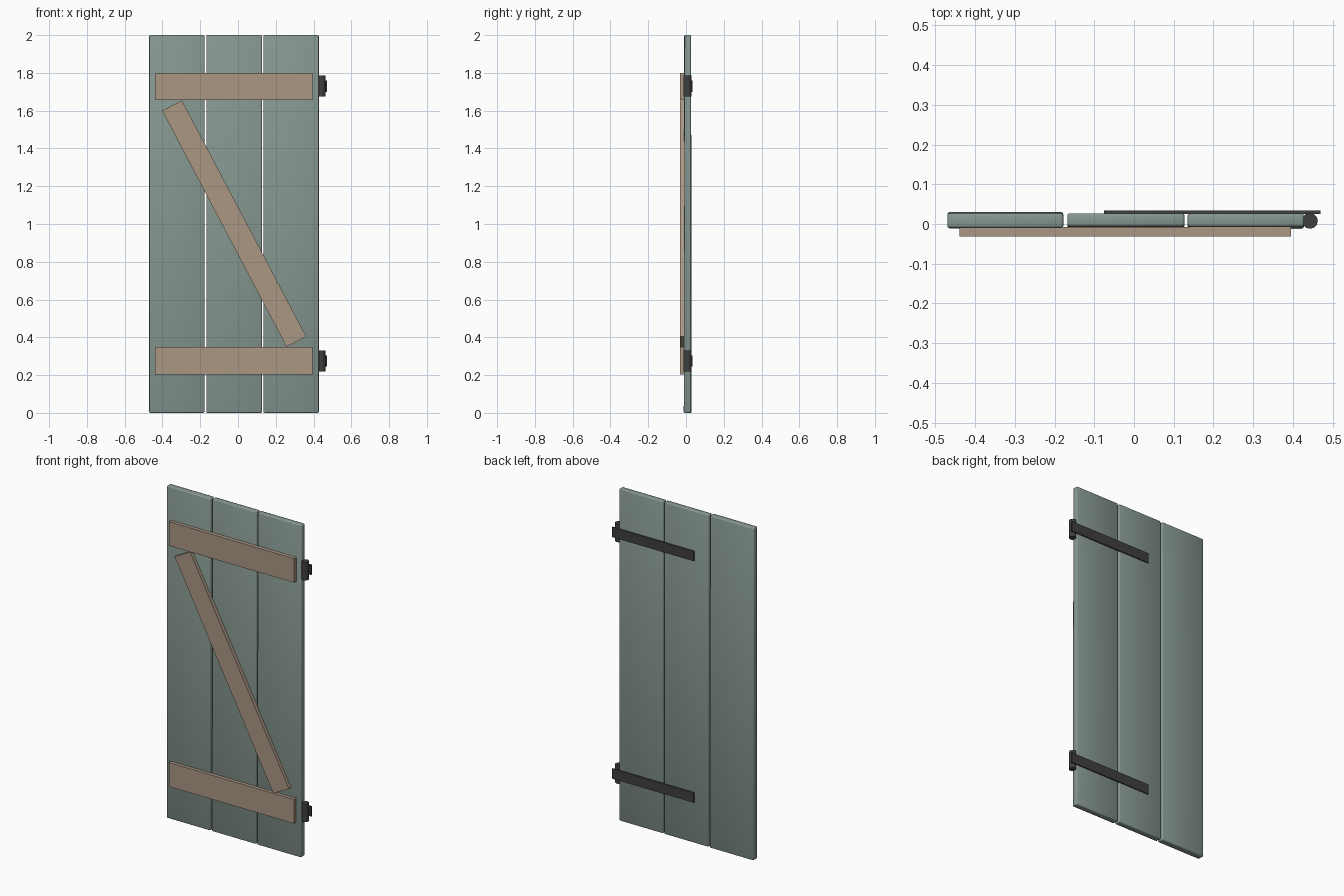
import bpy, bmesh, math
from mathutils import Matrix, Vector

if "Cube" in bpy.data.objects:
    bpy.data.objects.remove(bpy.data.objects["Cube"])


def material(name, rgb):
    m = bpy.data.materials.new(name)
    m.diffuse_color = (*rgb, 1)
    m.use_nodes = True
    m.node_tree.nodes["Principled BSDF"].inputs["Base Color"].default_value = m.diffuse_color
    return m


GREEN = material("painted_wood", (0.24, 0.31, 0.28))
BROWN = material("bare_wood", (0.40, 0.31, 0.23))
IRON = material("dark_iron", (0.05, 0.05, 0.05))


def finish(bm, name, mat):
    me = bpy.data.meshes.new(name)
    bm.to_mesh(me)
    bm.free()
    ob = bpy.data.objects.new(name, me)
    bpy.context.collection.objects.link(ob)
    me.materials.append(mat)
    return ob


def box(name, centre, size, mat, angle=0):
    bm = bmesh.new()
    bmesh.ops.create_cube(bm, size=1, matrix=Matrix.Translation(centre)
                          @ Matrix.Rotation(angle, 4, 'Y')
                          @ Matrix.Diagonal((*size, 1)))
    return finish(bm, name, mat)


def plank(name, x0, x1, front, back):
    """Bevelled board; front and back give (bottom, top) y for a slight warp."""
    bm = bmesh.new()
    bmesh.ops.create_cube(bm, size=1)
    for v in bm.verts:
        top = int(v.co.z > 0)
        x = x1 if v.co.x > 0 else x0
        y = (back if v.co.y > 0 else front)[top]
        v.co = Vector((x, y, 2.0 * top))
    bmesh.ops.bevel(bm, geom=bm.edges[:], offset=0.006, segments=2,
                    profile=0.5, affect='EDGES', clamp_overlap=True)
    ob = finish(bm, name, GREEN)
    for p in ob.data.polygons:
        p.use_smooth = True
    return ob


# Vertical boards
plank("plank_left", -0.47, -0.178, (-0.011, -0.010), (0.030, 0.027))
plank("plank_middle", -0.168, 0.127, (-0.011, -0.006), (0.027, 0.027))
plank("plank_right", 0.135, 0.428, (-0.012, -0.007), (0.026, 0.026))

# Cross battens and diagonal brace on the front
for name, z in (("lower_batten", 0.277), ("upper_batten", 1.728)):
    box(name, (-0.022, -0.0195, z), (0.834, 0.023, 0.145), BROWN)
dx, dz = 0.658, -1.250
box("diagonal_brace", (-0.02, -0.0195, 1.002),
    (math.hypot(dx, dz), 0.023, 0.118), BROWN, math.atan2(-dz, dx))

# Strap hinges: flat strap on the back and a barrel at the edge
for level, z in (("lower", 0.275), ("upper", 1.73)):
    box(level + "_hinge_strap", (0.1975, 0.0295, z), (0.545, 0.008, 0.06), IRON)
    bm = bmesh.new()
    bmesh.ops.create_cone(bm, cap_ends=True, segments=12, radius1=0.02,
                          radius2=0.02, depth=0.11,
                          matrix=Matrix.Translation((0.443, 0.008, z)))
    finish(bm, level + "_hinge_barrel", IRON)
